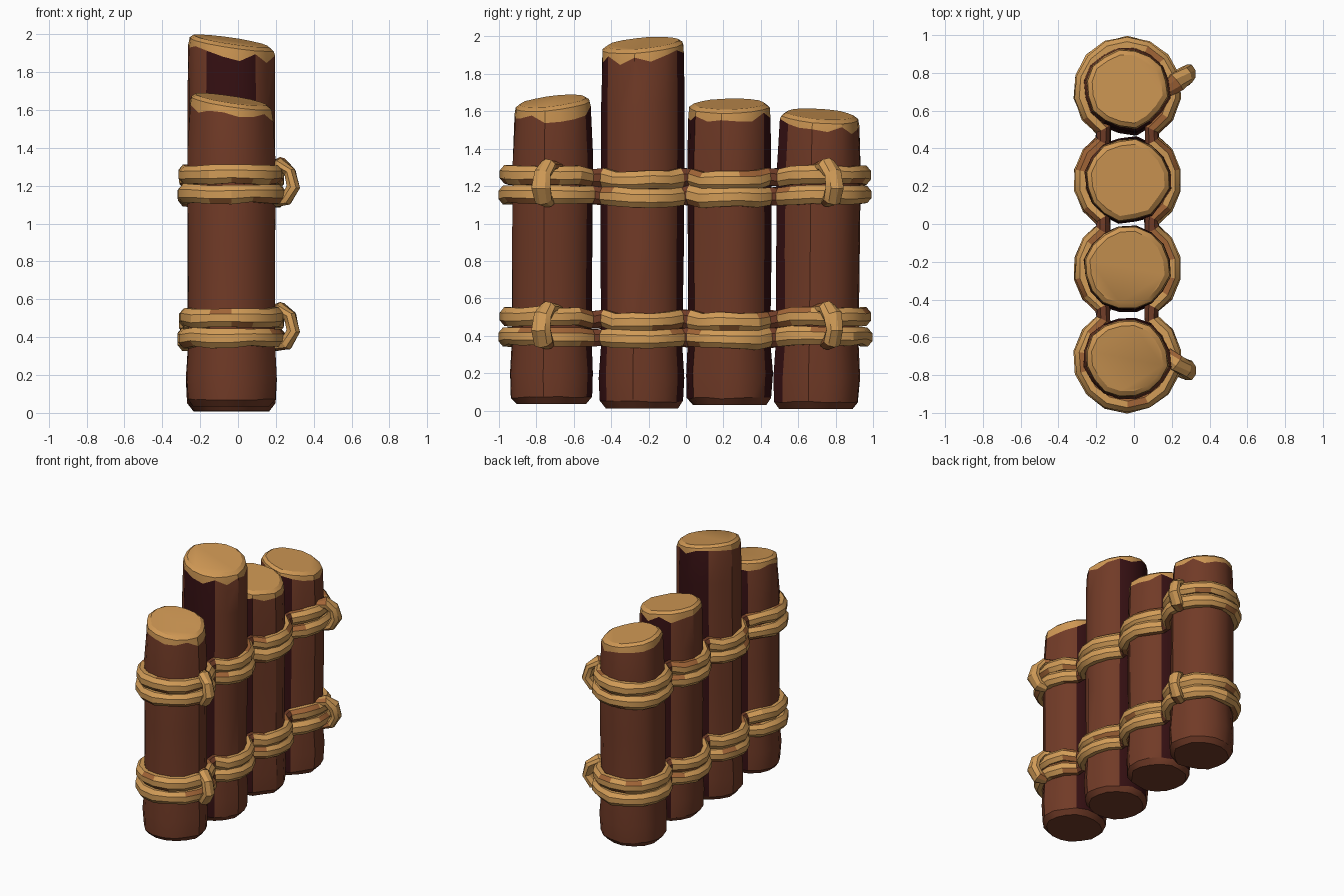
import bpy, bmesh, math, random
from mathutils import Vector

if "Cube" in bpy.data.objects:
    bpy.data.objects.remove(bpy.data.objects["Cube"])

random.seed(4)
CX = -0.035
LOG_Y = [-0.715, -0.235, 0.232, 0.708]


def material(name, rgb):
    m = bpy.data.materials.new(name)
    m.diffuse_color = (*rgb, 1)
    m.use_nodes = True
    m.node_tree.nodes["Principled BSDF"].inputs["Base Color"].default_value = m.diffuse_color
    return m


BARK = material("bark brown", (0.165, 0.043, 0.020))
DEEP = material("deep maroon", (0.035, 0.005, 0.006))
WOOD = material("cut wood tan", (0.62, 0.31, 0.088))
ROPE = material("rope tan", (0.64, 0.33, 0.095))
WORN = material("worn rope brown", (0.36, 0.13, 0.038))
OLD = material("dark rope brown", (0.16, 0.045, 0.020))


def finish(name, bm, mats, angle):
    bmesh.ops.recalc_face_normals(bm, faces=bm.faces)
    me = bpy.data.meshes.new(name)
    bm.to_mesh(me)
    bm.free()
    for m in mats:
        me.materials.append(m)
    ob = bpy.data.objects.new(name, me)
    bpy.context.collection.objects.link(ob)
    bpy.ops.object.select_all(action='DESELECT')
    ob.select_set(True)
    bpy.context.view_layer.objects.active = ob
    bpy.ops.object.shade_smooth_by_angle(angle=math.radians(angle))
    return ob


def log(name, cy, z0, top, slope_y, r_top, lean):
    """Rough log: rings from bottom bevel to slanted sawn top."""
    n = 16
    bm = bmesh.new()
    jit = [random.uniform(-0.008, 0.008) for _ in range(n)]
    # (height: from bottom, or below the top if negative; radius scale)
    rings = [(0.0, 0.86), (0.03, 0.99), (0.16, 1.02), (0.34, 0.97), (0.85, 0.985),
             (-0.30, 0.985), (-0.055, r_top), (-0.018, r_top - 0.02), (-0.0001, r_top - 0.13)]
    loops = []
    for k, (h, s) in enumerate(rings):
        loop = []
        for i in range(n):
            a = 2 * math.pi * (i + 0.5) / n
            r = s + jit[i] / 0.23 + random.uniform(-0.012, 0.012)
            dx, dy = 0.233 * r * math.cos(a), 0.226 * r * math.sin(a)
            if h >= 0:
                z = z0 + h + (random.uniform(0, 0.012) if k else 0)
            else:
                z = top + h - 0.15 * dx + slope_y * dy
                if k == 6:      # ragged bark edge
                    z += random.uniform(-0.03, 0.025)
            loop.append(bm.verts.new((CX + dx, cy + dy + lean * (z - 0.8), z)))
        loops.append(loop)
    for k in range(len(loops) - 1):
        for i in range(n):
            j = (i + 1) % n
            f = bm.faces.new((loops[k][i], loops[k][j], loops[k + 1][j], loops[k + 1][i]))
            side = math.sin(2 * math.pi * (i + 1) / n)
            inner = (side > 0.9 and cy < 0.6) or (side < -0.9 and cy > -0.6)
            if k >= 6:
                f.material_index = 1
            elif inner and k > 0:   # gaps between neighbouring logs
                f.material_index = 2
    bm.faces.new(loops[0])
    bm.faces.new(loops[-1]).material_index = 1
    finish(name, bm, [BARK, WOOD, DEEP], 32)


def tube(name, pts, half_w, half_h, ref, closed, colour, sides=8):
    """Sweep a lumpy oval along points; colour(point index, face normal) -> slot."""
    bm = bmesh.new()
    loops, m = [], len(pts)
    for i, p in enumerate(pts):
        a = pts[(i - 1) % m] if closed else pts[max(i - 1, 0)]
        b = pts[(i + 1) % m] if closed else pts[min(i + 1, m - 1)]
        t = (b - a).normalized()
        s = t.cross(ref).normalized()
        u = s.cross(t)
        g = random.uniform(0.9, 1.08)
        if not closed and i in (0, m - 1):
            g *= 0.75
        loops.append([bm.verts.new(p + s * half_w * g * math.cos(q) + u * half_h * g * math.sin(q))
                      for q in [2 * math.pi * (k + 0.5) / sides for k in range(sides)]])
    for i in range(m if closed else m - 1):
        A, B = loops[i], loops[(i + 1) % m]
        for k in range(sides):
            j = (k + 1) % sides
            bm.faces.new((A[k], A[j], B[j], B[k])).material_index = colour(i, k)
    if not closed:
        bm.faces.new(loops[0])
        bm.faces.new(loops[-1])
    finish(name, bm, [ROPE, WORN, OLD], 28)


# Four logs
log("log_front", LOG_Y[0], 0.035, 1.655, 0.11, 0.93, 0.004)
log("log_tall", LOG_Y[1], 0.012, 1.965, 0.09, 0.97, 0.004)
log("log_middle", LOG_Y[2], 0.03, 1.64, 0.02, 0.96, 0.0)
log("log_back", LOG_Y[3], 0.008, 1.585, -0.07, 0.93, 0.012)


def rope_path(r, z_end, z_mid):
    """Closed path hugging the row of logs; also returns points in the valleys."""
    pts, valley = [], set()
    for side in (0, 1):
        order = range(4) if side == 0 else range(3, -1, -1)
        for i in order:
            lo, hi = -58, 58
            if i == 0:
                lo = -90
            if i == 3:
                hi = 90
            steps = 6 if hi - lo > 120 else 5
            angs = [lo + (hi - lo) * k / steps for k in range(steps + 1)]
            if side:
                angs = [180 - a for a in reversed(angs)]
                if i == 3:
                    angs = angs[1:]
                if i == 0:
                    angs = angs[:-1]
            for a in angs:
                c, s = math.cos(math.radians(a)), math.sin(math.radians(a))
                z = z_end if i in (0, 3) else z_mid
                if abs(abs(s) - math.sin(math.radians(58))) < 1e-3:
                    z = (z_end + z_mid) / 2
                    valley.add(len(pts))
                pts.append(Vector((CX + r * c, LOG_Y[i] + r * s, z + random.uniform(-0.006, 0.006))))
    return pts, valley


# Two pairs of rope bands
for label, base in (("lower", 0.0), ("upper", 0.758)):
    for strand, ze, zm, r in (("bottom", 0.397, 0.382, 0.246), ("top", 0.502, 0.474, 0.24)):
        pts, valley = rope_path(r, ze + base, zm + base)
        m = len(pts)

        def band_colour(i, k, valley=valley, m=m):
            if i in valley and (i + 1) % m in valley:
                return 2
            if k in (2, 3, 4, 7):      # inner side and underside hidden against the bark
                return 1 if k != 7 else 0
            near = i in valley or (i + 1) % m in valley
            return 1 if random.random() < (0.4 if near else 0.14) else 0

        tube(f"{label}_rope_{strand}", pts, 0.044, 0.053, Vector((0, 0, 1)), True, band_colour)

# Knots looped over both strands on the right-hand side
knot = [(0.17, -0.05, 0.085), (0.225, 0.0, 0.10), (0.275, 0.035, 0.055), (0.292, 0.045, -0.02),
        (0.255, 0.03, -0.085), (0.20, 0.0, -0.10)]
for label, z in (("lower", 0.452), ("upper", 1.213)):
    for end, y, f in (("front", -0.735, -0.9), ("back", 0.75, 1.0)):
        pts = [Vector((x, y + f * dy, z + dz)) for x, dy, dz in knot]
        tube(f"{label}_knot_{end}", pts, 0.036, 0.052, Vector((0, 1, 0)), False,
             lambda i, k: 1 if i in (0, 4) and random.random() < 0.4 else 0)
